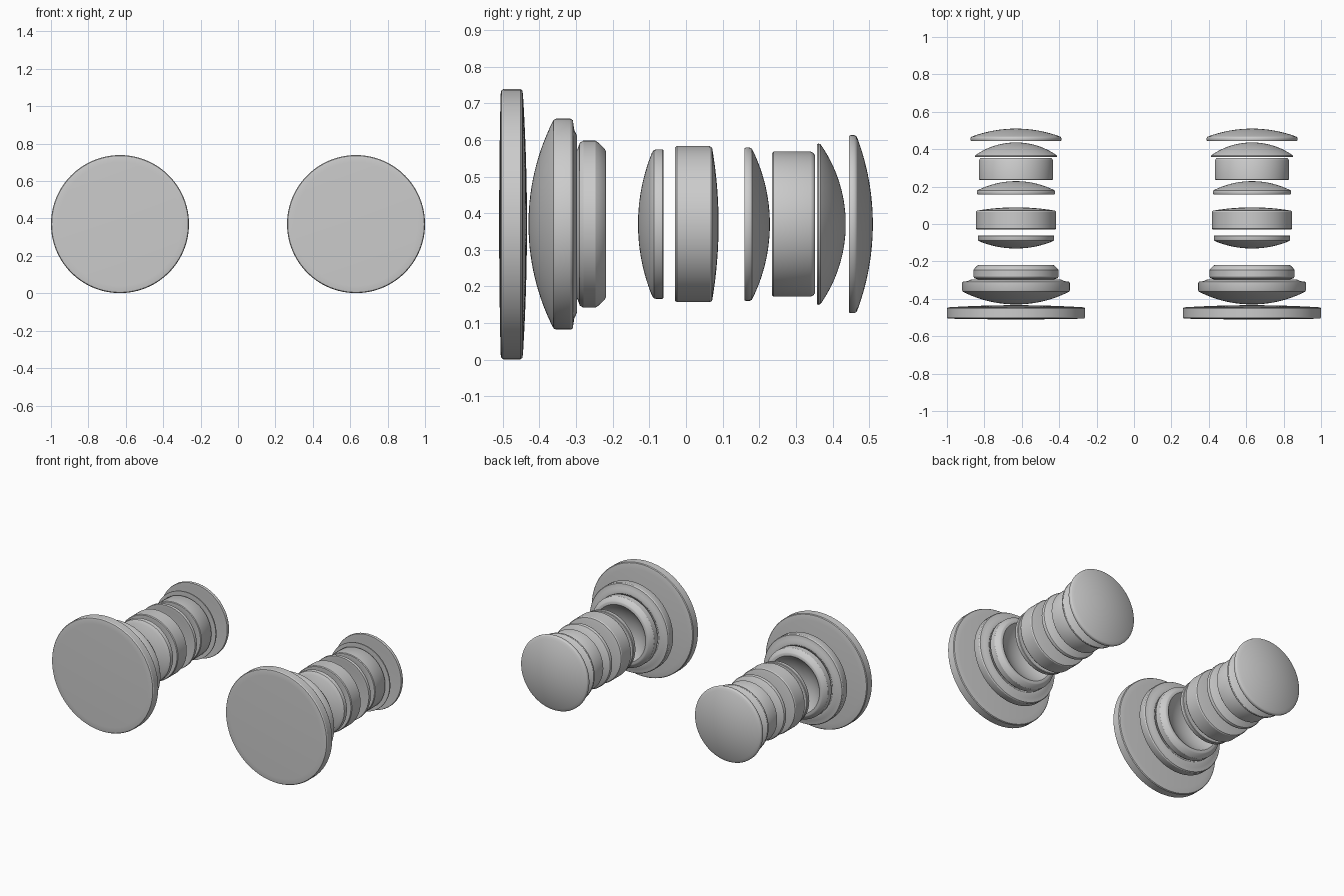
import bpy, bmesh, math
from mathutils import Matrix, Vector

if "Cube" in bpy.data.objects:
    bpy.data.objects.remove(bpy.data.objects["Cube"])

CX, CZ = 0.631, 0.37   # optical axis of the right-hand stack
SIDES = 96


def cap(y_axis, y_rim, r_rim, n=14):
    """Spherical face from the axis out to its rim, as (radius, y) points."""
    sag = y_rim - y_axis
    if abs(sag) < 1e-4:
        return [(0, y_axis), (r_rim, y_rim)]
    R = (r_rim ** 2 + sag ** 2) / (2 * abs(sag))
    a = math.asin(min(1, r_rim / R))
    s = math.copysign(1, sag)
    return [(R * math.sin(a * i / n), y_axis + s * R * (1 - math.cos(a * i / n)))
            for i in range(n + 1)]


def lens(name, front, edge, back):
    """front/back = (y on axis, rim y, rim radius); edge = (radius, y) points between."""
    profile = cap(*front) + edge + cap(*back)[::-1]
    bm = bmesh.new()
    verts = [bm.verts.new((CX + r, y, CZ)) for r, y in profile]
    edges = [bm.edges.new(p) for p in zip(verts, verts[1:])]
    bmesh.ops.spin(bm, geom=verts + edges, cent=(CX, 0, CZ), axis=(0, 1, 0),
                   angle=2 * math.pi, steps=SIDES, use_merge=True)
    bmesh.ops.remove_doubles(bm, verts=bm.verts, dist=1e-5)
    bmesh.ops.recalc_face_normals(bm, faces=bm.faces)
    mesh = bpy.data.meshes.new(name)
    bm.to_mesh(mesh)
    bm.free()
    ob = bpy.data.objects.new(name, mesh)
    bpy.context.collection.objects.link(ob)
    # second stack on the other side
    ob.modifiers.new("mirror", 'MIRROR').use_axis = (True, False, False)
    bpy.ops.object.select_all(action='DESELECT')
    ob.select_set(True)
    bpy.context.view_layer.objects.active = ob
    bpy.ops.object.shade_smooth_by_angle(angle=math.radians(30))
    return ob


# Wide front plate
lens("front_plate", (-0.51, -0.506, 0.355),
     [(0.365, -0.504), (0.369, -0.498), (0.369, -0.452), (0.365, -0.447)],
     (-0.434, -0.445, 0.355))

# Large meniscus with a stepped rear shoulder
lens("large_front_lens", (-0.43, -0.365, 0.278),
     [(0.285, -0.361), (0.288, -0.354), (0.288, -0.315), (0.284, -0.309),
      (0.258, -0.305), (0.242, -0.298)],
     (-0.37, -0.298, 0.225))

# Hollow lens nested behind it
lens("hollow_lens", (-0.355, -0.296, 0.205),
     [(0.222, -0.29), (0.228, -0.28), (0.228, -0.247), (0.222, -0.238),
      (0.206, -0.222), (0.2, -0.219)],
     (-0.29, -0.219, 0.185))

# Inner lenses
lens("inner_front_lens", (-0.131, -0.093, 0.195),
     [(0.202, -0.088), (0.204, -0.082), (0.204, -0.064), (0.201, -0.061)],
     (-0.068, -0.061, 0.19))
lens("middle_lens", (-0.022, -0.03, 0.2),
     [(0.209, -0.03), (0.213, -0.025), (0.213, 0.065), (0.209, 0.071)],
     (0.089, 0.072, 0.205))
lens("inner_rear_lens", (0.168, 0.159, 0.2),
     [(0.207, 0.159), (0.209, 0.163), (0.209, 0.174), (0.206, 0.18)],
     (0.229, 0.183, 0.2))
lens("thick_rear_lens", (0.245, 0.235, 0.18),
     [(0.194, 0.235), (0.198, 0.239), (0.198, 0.34), (0.194, 0.348), (0.188, 0.352)],
     (0.344, 0.352, 0.18))

# Rear lenses
lens("domed_rear_lens", (0.364, 0.358, 0.212),
     [(0.219, 0.358), (0.22, 0.361), (0.218, 0.367)],
     (0.436, 0.37, 0.214))
lens("rear_cap_lens", (0.45, 0.445, 0.232),
     [(0.241, 0.445), (0.243, 0.449), (0.243, 0.459), (0.24, 0.465)],
     (0.51, 0.467, 0.237))
